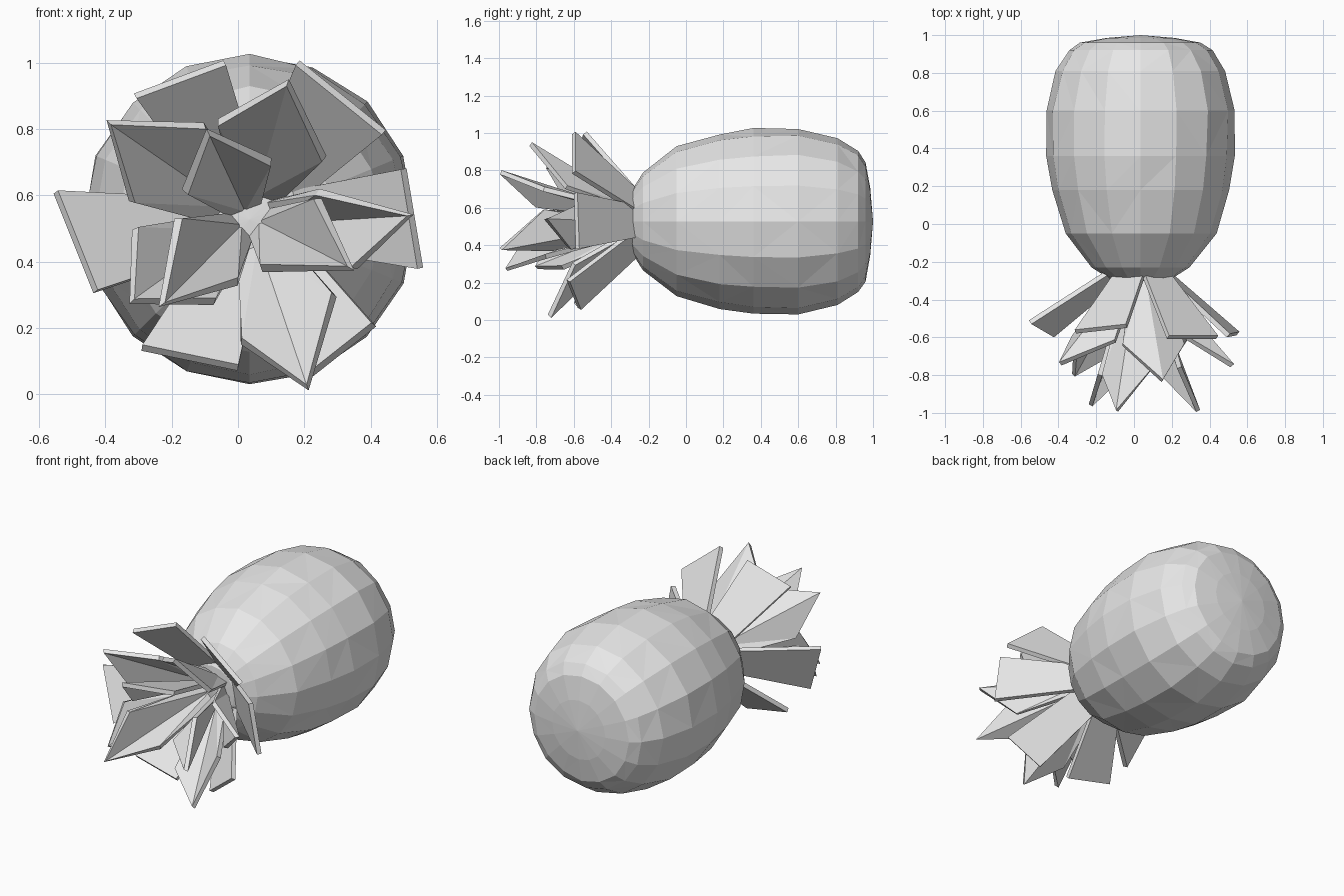
import bpy, bmesh, random
from math import sin, cos, tau
from mathutils import Vector

cube = bpy.data.objects.get("Cube")
if cube:
    bpy.data.objects.remove(cube, do_unlink=True)
random.seed(4)

grey = bpy.data.materials.new("plain_grey")
grey.use_nodes = True
grey.diffuse_color = (0.8, 0.8, 0.8, 1)
grey.node_tree.nodes["Principled BSDF"].inputs["Base Color"].default_value = grey.diffuse_color

AXIS_X, AXIS_Z, SIDES = 0.035, 0.527, 16


def finish(name, bm):
    bmesh.ops.recalc_face_normals(bm, faces=bm.faces)
    mesh = bpy.data.meshes.new(name)
    bm.to_mesh(mesh)
    bm.free()
    mesh.materials.append(grey)
    obj = bpy.data.objects.new(name, mesh)
    bpy.context.collection.objects.link(obj)
    return obj


# Fruit body: faceted barrel lathed around the y axis, (y, radius) per ring
def fruit_body():
    profile = [(-0.30, 0.15), (-0.23, 0.26), (-0.05, 0.40), (0.18, 0.47), (0.36, 0.497),
               (0.60, 0.50), (0.81, 0.45), (0.92, 0.38), (0.96, 0.32), (0.985, 0.18)]
    bm = bmesh.new()
    rings = []
    for y, radius in profile:
        ring = []
        for i in range(SIDES):
            a = tau * i / SIDES
            r = radius * (1 + random.uniform(-0.012, 0.008))
            ring.append(bm.verts.new((AXIS_X + r * sin(a), y, AXIS_Z + r * cos(a))))
        rings.append(ring)
    for low, high in zip(rings, rings[1:]):
        for i in range(SIDES):
            j = (i + 1) % SIDES
            bm.faces.new((low[i], low[j], high[j], high[i]))
    for ring, y in ((rings[0], -0.31), (rings[-1], 1.0)):
        pole = bm.verts.new((AXIS_X, y, AXIS_Z))
        for i in range(SIDES):
            bm.faces.new((ring[i], ring[(i + 1) % SIDES], pole))
    bmesh.ops.triangulate(bm, faces=bm.faces[:], quad_method='SHORT_EDGE')
    finish("fruit_body", bm)


# Leaf: thick plate from a narrow base to two corners, with an optional point
def leaf(name, left, right, tip=None, root=0.1, half_base=0.09):
    left, right = Vector(left), Vector(right)
    middle = (left + right) / 2
    outward = Vector((middle.x - AXIS_X, 0, middle.z - AXIS_Z)).normalized()
    base = Vector((AXIS_X, -0.28, AXIS_Z)) + outward * root
    across = (right - left).normalized() * half_base
    bm = bmesh.new()
    a, b, c, d = [bm.verts.new(p) for p in (base - across, base + across, right, left)]
    if tip:
        point, heel = bm.verts.new(tip), bm.verts.new(base)
        for tri in ((a, heel, d), (heel, point, d), (heel, c, point), (heel, b, c)):
            bm.faces.new(tri)
    else:
        bm.faces.new((a, b, c))
        bm.faces.new((a, c, d))
    obj = finish(name, bm)
    plate = obj.modifiers.new("thickness", 'SOLIDIFY')
    plate.thickness = 0.026
    plate.offset = 0


fruit_body()

# Outer ring: six square-ended leaves
outer = [((-0.31, -0.57, 0.90), (-0.04, -0.54, 1.00)),
         ((0.18, -0.60, 1.00), (0.44, -0.60, 0.79)),
         ((0.50, -0.59, 0.68), (0.55, -0.58, 0.38)),
         ((0.41, -0.63, 0.21), (0.22, -0.57, 0.06)),
         ((0.00, -0.59, 0.08), (-0.29, -0.57, 0.14)),
         ((-0.43, -0.59, 0.31), (-0.55, -0.52, 0.61))]
for i, (l, r) in enumerate(outer):
    leaf(f"outer_leaf_{i + 1}", l, r, root=0.15)

# Middle ring: five pointed leaves
middle = [((-0.06, -0.64, 0.82), (0.26, -0.64, 0.71), (0.15, -0.83, 0.94)),
          ((0.24, -0.58, 0.61), (0.35, -0.62, 0.38), (0.52, -0.75, 0.54)),
          ((0.29, -0.60, 0.30), (0.01, -0.62, 0.16), (0.21, -0.73, 0.02)),
          ((-0.07, -0.66, 0.28), (-0.31, -0.66, 0.50), (-0.32, -0.80, 0.28)),
          ((-0.32, -0.60, 0.58), (-0.10, -0.62, 0.81), (-0.39, -0.74, 0.82))]
for i, (l, r, t) in enumerate(middle):
    leaf(f"middle_leaf_{i + 1}", l, r, t, root=0.08, half_base=0.07)

# Inner ring: three long pointed leaves
inner = [((-0.16, -0.80, 0.61), (0.10, -0.76, 0.70), (-0.09, -0.99, 0.79)),
         ((0.24, -0.76, 0.59), (0.07, -0.72, 0.38), (0.34, -0.99, 0.38)),
         ((0.00, -0.75, 0.34), (-0.18, -0.80, 0.53), (-0.23, -0.96, 0.27))]
for i, (l, r, t) in enumerate(inner):
    leaf(f"inner_leaf_{i + 1}", l, r, t, root=0.04, half_base=0.05)
